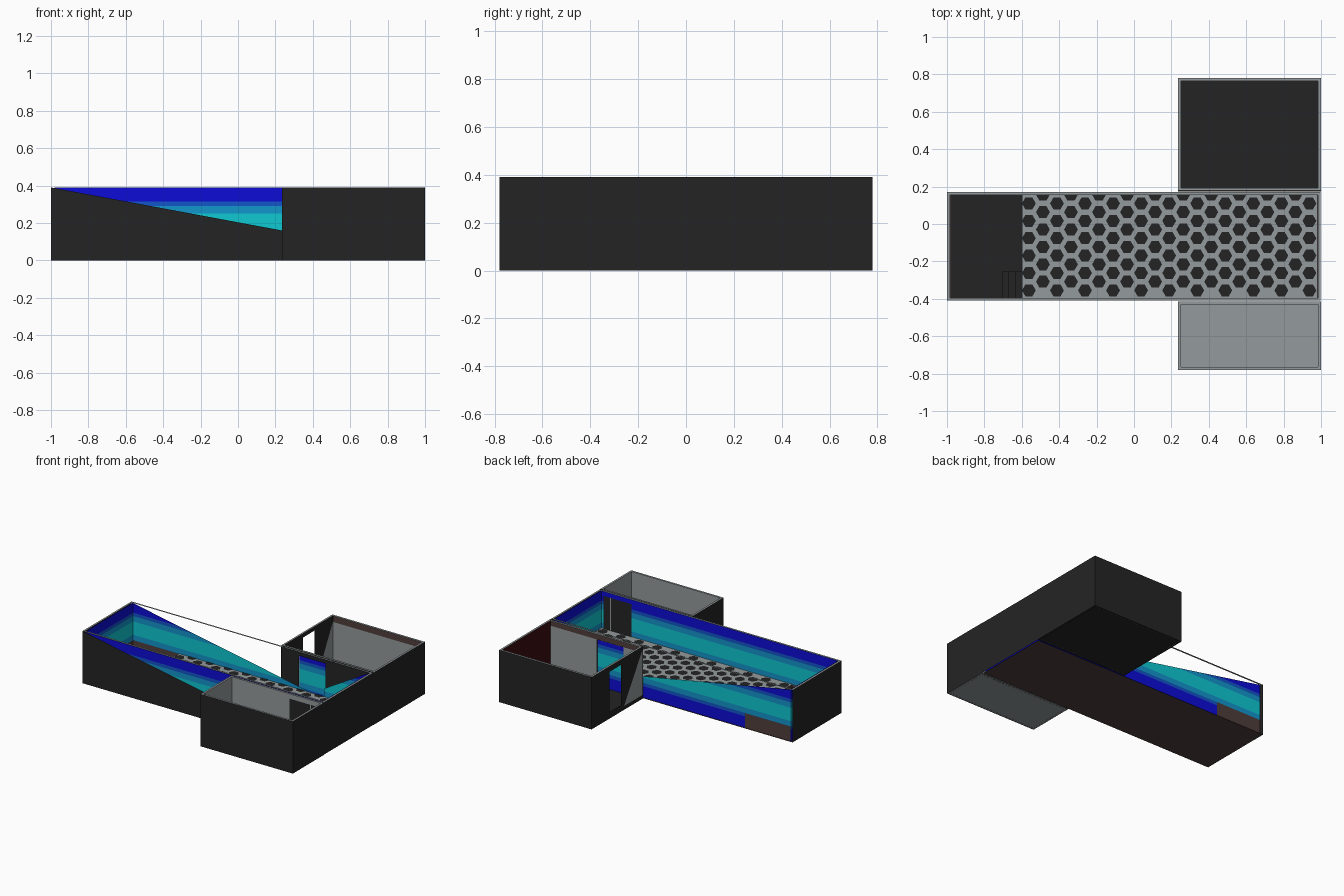
import bpy, bmesh, math
from mathutils import Vector

if "Cube" in bpy.data.objects:
    bpy.data.objects.remove(bpy.data.objects["Cube"])

H = 0.39          # wall height
DECK = 0.11       # raised floor height


def mat(name, r, g, b):
    m = bpy.data.materials.new(name)
    lin = [(c / 255 / 12.92) if c < 10 else ((c / 255 + 0.055) / 1.055) ** 2.4 for c in (r, g, b)]
    m.diffuse_color = (*lin, 1)
    m.use_nodes = True
    m.node_tree.nodes["Principled BSDF"].inputs["Base Color"].default_value = m.diffuse_color
    return m


dark = mat("charcoal", 36, 36, 36)
grey = mat("grey", 148, 154, 156)
brown = mat("brown", 80, 62, 60)
red = mat("dark_red", 60, 12, 14)
blue = mat("deep_blue", 12, 12, 214)
royal = mat("mid_blue", 18, 85, 200)
azure = mat("azure", 18, 150, 204)
cyan = mat("cyan", 14, 200, 210)


def finish(name, bm, mats):
    me = bpy.data.meshes.new(name)
    bm.to_mesh(me)
    bm.free()
    for m in mats:
        me.materials.append(m)
    ob = bpy.data.objects.new(name, me)
    bpy.context.collection.objects.link(ob)
    return ob


def polys(name, faces, m):
    bm = bmesh.new()
    for f in faces:
        bm.faces.new([bm.verts.new(p) for p in f])
    return finish(name, bm, [m])


def wall_y(y, pts):   # upright sheet in the xz plane
    return [(x, y, z) for x, z in pts]


def wall_x(x, pts):   # upright sheet in the yz plane
    return [(x, y, z) for y, z in pts]


def rect(a0, a1, b0, b1):
    return [(a0, b0), (a1, b0), (a1, b1), (a0, b1)]


def holed(a0, a1, h0, h1, hz0, hz1):   # rectangles around a doorway
    return [rect(a0, h0, 0, H), rect(h1, a1, 0, H),
            rect(h0, h1, hz1, H), rect(h0, h1, 0, hz0)]


def flat(x0, x1, y0, y1, z):
    return [(x, y, z) for x, y in rect(x0, x1, y0, y1)]


def rim(name, x0, x1, y0, y1, w):   # flat top edge of the walls
    polys(name, [flat(x0, x1, y0, y0 + w, H), flat(x0, x1, y1 - w, y1, H),
                 flat(x0, x0 + w, y0 + w, y1 - w, H), flat(x1 - w, x1, y0 + w, y1 - w, H)], grey)


def striped(name, faces):
    """Horizontal colour bands mirrored about mid height."""
    bm = bmesh.new()
    for f in faces:
        bm.faces.new([bm.verts.new(p) for p in f])
    for d in (0.05, 0.09, 0.115):
        for s in (-1, 1):
            bmesh.ops.bisect_plane(bm, geom=bm.verts[:] + bm.edges[:] + bm.faces[:],
                                   plane_co=(0, 0, 0.2 + s * d), plane_no=(0, 0, 1))
    for f in bm.faces:
        d = abs(f.calc_center_median().z - 0.2)
        f.material_index = 0 if d < 0.05 else 1 if d < 0.09 else 2 if d < 0.115 else 3
    return finish(name, bm, [cyan, azure, royal, blue])


# --- hall shell: the long walls are partly open along a diagonal ---
def slope(x):
    return H - (x + 1) * (H - 0.02) / 1.985


polys("hall_front_outer_wall", [wall_y(-0.41, [(-1, 0), (0.235, 0), (0.235, slope(0.235)), (-1, H)])], dark)
polys("hall_end_outer_walls", [wall_x(-1, rect(-0.41, 0.17, 0, H)),
                               wall_x(0.998, rect(-0.42, 0.18, 0, H))], dark)
polys("hall_base", [flat(-1, 0.99, -0.41, 0.17, 0)], brown)
striped("hall_front_inner_wall", [wall_y(-0.4, rect(-0.98, 0.98, 0, H))])
striped("hall_back_inner_wall", [
    wall_y(0.16, [(-0.98, 0), (0.98, 0), (0.98, slope(0.98)), (-0.98, slope(-0.98))]),
    wall_y(0.161, [(0.6, 0.1), (0.98, 0.1), (0.98, H), (0.6, 0.17)])])
striped("hall_end_inner_walls", [wall_x(x, rect(-0.4, 0.16, 0, H)) for x in (-0.98, 0.98)])
rim("hall_rim", -1, 0.998, -0.41, 0.17, 0.015)

# --- sunken entrance with skirting and steps ---
polys("entrance_floor", [flat(-0.98, -0.6, -0.4, 0.16, 0.008)], dark)
polys("entrance_skirting", [wall_y(-0.398, rect(-0.98, -0.6, 0, DECK)),
                            wall_y(0.158, rect(-0.98, -0.6, 0, DECK)),
                            wall_y(0.162, rect(-0.98, -0.6, 0, DECK)),
                            wall_x(-0.978, rect(-0.4, 0.16, 0, DECK)),
                            wall_x(-0.6, rect(-0.4, 0.16, 0, DECK))], brown)
for i in range(3):
    x0, z = -0.705 + 0.035 * i, 0.035 + 0.026 * i
    x1 = x0 + 0.035
    polys(f"step_{i + 1}", [flat(x0, x1, -0.4, -0.255, z),
                            wall_x(x0, rect(-0.4, -0.255, z - 0.027, z)),
                            wall_y(-0.255, rect(x0, x1, 0.008, z))], dark)

# --- raised hall floor with six-sided dark tiles ---
polys("hall_floor", [flat(-0.6, 0.98, -0.4, 0.16, DECK)], grey)
tiles = []
for c in range(21):
    for r in range(7):
        cx = -0.562 + 0.075 * c
        cy = -0.375 + 0.093 * r - (0.0465 if c % 2 else 0) + 0.02
        pts = [(cx + 0.037 * math.cos(k * math.pi / 3), cy + 0.037 * math.sin(k * math.pi / 3))
               for k in range(6)]
        pts = [(x, min(max(y, -0.4), 0.16), DECK + 0.002) for x, y in pts]
        if max(p[1] for p in pts) - min(p[1] for p in pts) > 0.035:
            tiles.append(pts)
polys("floor_tiles", tiles, dark)

# --- front room ---
polys("front_room_outer_walls", [wall_y(-0.78, rect(0.235, 1, 0, H)),
                                 wall_x(0.235, rect(-0.78, -0.41, 0, H)),
                                 wall_x(1, rect(-0.78, -0.41, 0, H))], dark)
polys("front_room_inner_walls", [wall_y(-0.765, rect(0.25, 0.985, 0, H)),
                                 wall_y(-0.43, rect(0.25, 0.985, 0, H)),
                                 wall_x(0.25, rect(-0.765, -0.43, 0, H)),
                                 wall_x(0.985, rect(-0.765, -0.43, 0, H))], grey)
polys("front_room_floor", [flat(0.235, 1, -0.78, -0.415, 0.001)], grey)
polys("front_room_door", [wall_y(y, rect(a, b, 0.0, 0.355)) for y in (-0.432, -0.397)
                          for a, b in ((0.73, 0.9), (0.907, 0.96))], dark)
polys("front_room_door_gap", [wall_y(-0.397, rect(0.9, 0.907, DECK, 0.355))], grey)
rim("front_room_rim", 0.235, 1, -0.78, -0.415, 0.015)

# --- back room ---
side_door = (0.43, 0.57, 0.05, 0.35)
hall_door = (0.38, 0.6, 0.0, 0.35)
polys("back_room_outer_walls", [wall_y(0.78, rect(0.235, 1, 0, H)),
                                wall_x(1, rect(0.175, 0.78, 0, H))]
      + [wall_x(0.235, p) for p in holed(0.175, 0.78, *side_door)]
      + [wall_y(0.178, p) for p in holed(0.235, 1, *hall_door)], dark)
polys("back_room_inner_walls", [wall_y(0.765, rect(0.25, 0.985, 0, H))]
      + [wall_y(0.193, p) for p in holed(0.25, 0.985, *hall_door)]
      + [wall_x(0.25, [(0.58, 0.0), (0.765, 0.0), (0.765, 0.36), (0.6, 0.05)])], grey)
polys("back_room_side_panel", [wall_x(0.233, [(0.18, 0.03), (0.4, 0.03), (0.18, 0.37)])], grey)
polys("back_room_red_wall", [wall_x(0.985, rect(0.193, 0.765, 0, H))], red)
polys("back_room_cornice", [wall_y(0.763, rect(0.25, 0.985, 0.345, H)),
                            wall_y(0.195, rect(0.25, 0.985, 0.352, H))], brown)
polys("back_room_floor", [flat(0.235, 1, 0.175, 0.78, 0.001)], dark)
striped("hall_door_panel", [wall_y(0.186, rect(0.38, 0.6, 0, 0.35))])
rim("back_room_rim", 0.235, 1, 0.178, 0.78, 0.015)
